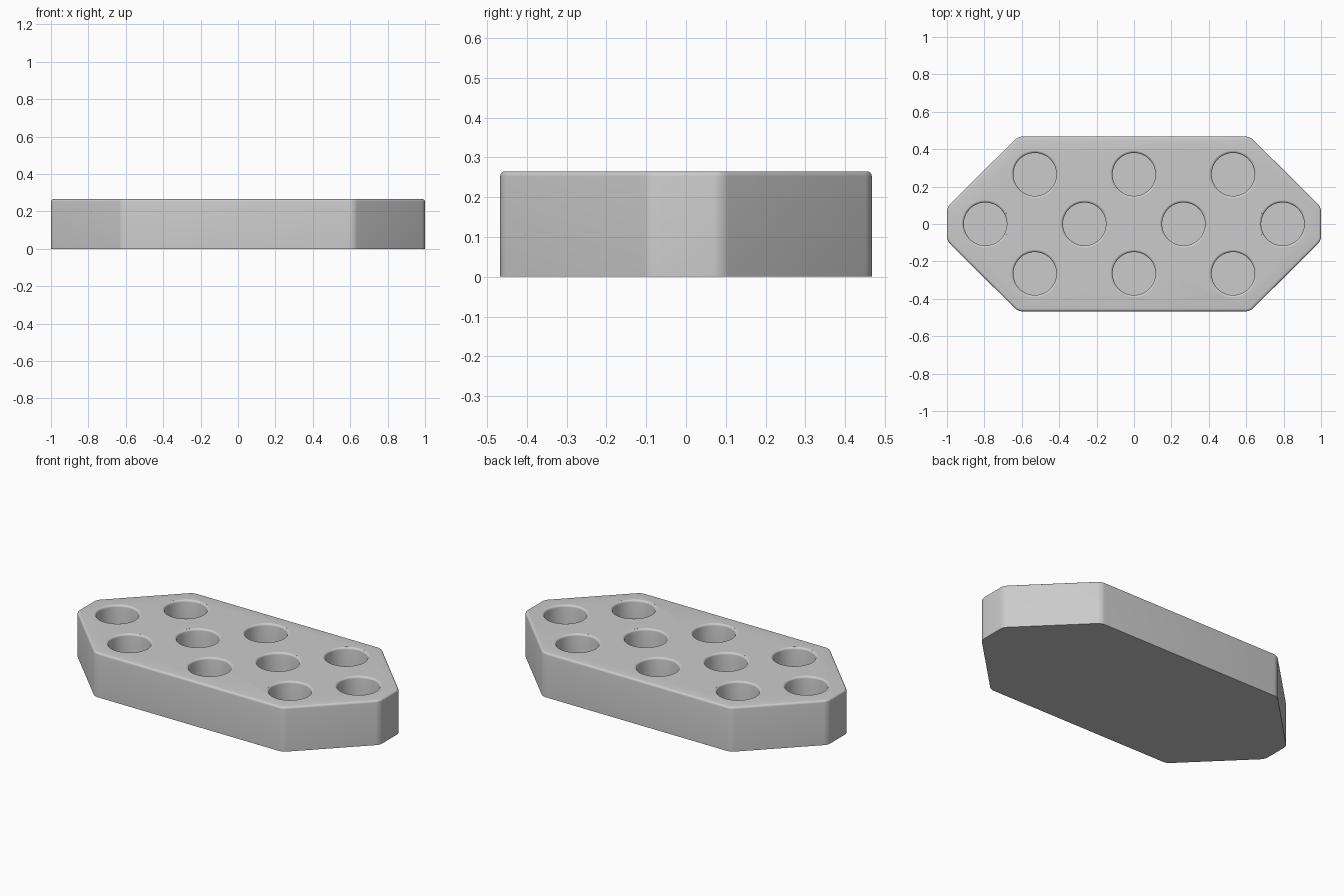
import bpy, bmesh, math

HEIGHT = 0.265
PITCH = 0.265

if "Cube" in bpy.data.objects:
    bpy.data.objects.remove(bpy.data.objects["Cube"], do_unlink=True)

grey = bpy.data.materials.new("light_grey")
grey.use_nodes = True
colour = (0.6, 0.6, 0.6, 1)
grey.diffuse_color = colour
grey.node_tree.nodes["Principled BSDF"].inputs["Base Color"].default_value = colour


def add_object(name, bm):
    bmesh.ops.recalc_face_normals(bm, faces=bm.faces)
    mesh = bpy.data.meshes.new(name)
    bm.to_mesh(mesh)
    bm.free()
    mesh.materials.append(grey)
    obj = bpy.data.objects.new(name, mesh)
    bpy.context.collection.objects.link(obj)
    return obj


# Block: extruded octagon with rounded corners and a softened top edge
quarter = [(1, 0.09), (0.62, 0.467)]
outline = (quarter + [(-x, y) for x, y in reversed(quarter)]
           + [(-x, -y) for x, y in quarter] + [(x, -y) for x, y in reversed(quarter)])
bm = bmesh.new()
base = bm.faces.new([bm.verts.new((x, y, 0)) for x, y in outline])
top = bmesh.ops.extrude_face_region(bm, geom=[base])["geom"]
bmesh.ops.translate(bm, vec=(0, 0, HEIGHT),
                    verts=[v for v in top if isinstance(v, bmesh.types.BMVert)])
if not any(len(f.verts) == 8 and f.calc_center_median().z < 0.01 for f in bm.faces):
    bm.faces.new([v for v in bm.verts if v.co.z < 0.01])
uprights = [e for e in bm.edges if abs(e.verts[0].co.z - e.verts[1].co.z) > 0.1]
bmesh.ops.bevel(bm, geom=uprights, offset=0.022, segments=5, profile=0.5, affect='EDGES')
rim = [e for e in bm.edges if all(v.co.z > HEIGHT - 0.001 for v in e.verts)]
bmesh.ops.bevel(bm, geom=rim, offset=0.013, segments=4, profile=0.5, affect='EDGES')
block = add_object("holder_block", bm)

# Hole cutter: lathe profile with a flared, rounded lip, repeated in three rows
R, LIP, FLOOR, SIDES = 0.115, 0.012, 0.04, 64
profile = [(R, FLOOR)]
for i in range(5):
    a = i / 4 * math.radians(85)
    profile.append((R + LIP * (1 - math.cos(a)), HEIGHT - LIP + LIP * math.sin(a)))
profile.append((R + LIP, HEIGHT + 0.05))
centres = [(i * PITCH, 0) for i in (-3, -1, 1, 3)]
centres += [(i * PITCH, s * PITCH) for s in (-1, 1) for i in (-2, 0, 2)]

bm = bmesh.new()
for cx, cy in centres:
    rings = [[bm.verts.new((cx + r * math.cos(math.tau * k / SIDES),
                            cy + r * math.sin(math.tau * k / SIDES), z))
              for k in range(SIDES)] for r, z in profile]
    for low, high in zip(rings, rings[1:]):
        for k in range(SIDES):
            n = (k + 1) % SIDES
            bm.faces.new((low[k], low[n], high[n], high[k]))
    bm.faces.new(rings[0][::-1])
    bm.faces.new(rings[-1])
cutter = add_object("hole_cutter", bm)
cutter.hide_render = True

cut = block.modifiers.new("holes", 'BOOLEAN')
cut.operation = 'DIFFERENCE'
cut.solver = 'EXACT'
cut.object = cutter
bpy.ops.object.select_all(action='DESELECT')
bpy.context.view_layer.objects.active = block
block.select_set(True)
bpy.ops.object.modifier_apply(modifier=cut.name)
bpy.data.objects.remove(cutter, do_unlink=True)
bpy.ops.object.shade_smooth_by_angle(angle=math.radians(35))
